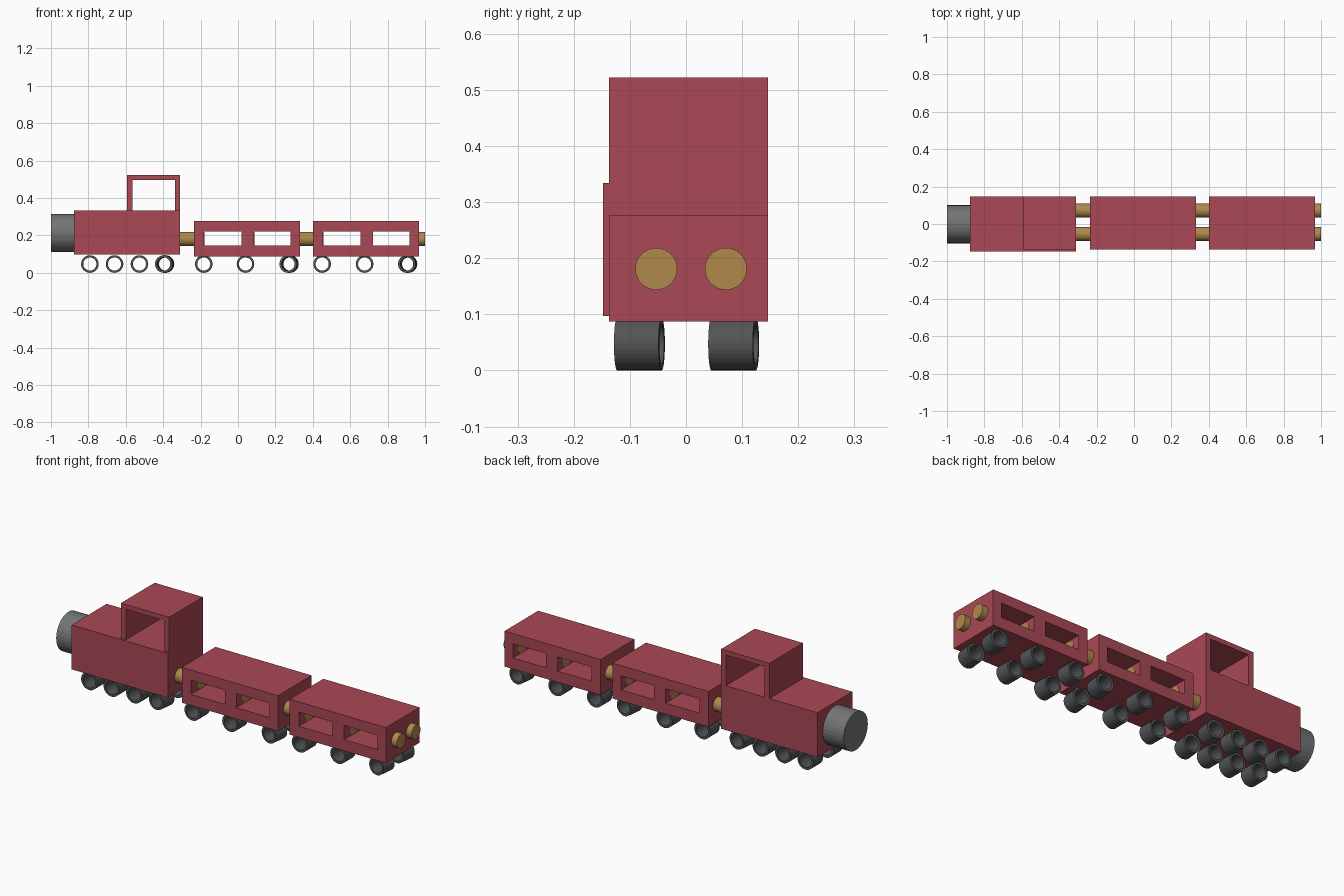
import bpy, bmesh
from math import radians, pi
from mathutils import Matrix

if "Cube" in bpy.data.objects:
    bpy.data.objects.remove(bpy.data.objects["Cube"])


def material(name, rgb):
    m = bpy.data.materials.new(name)
    m.diffuse_color = (*rgb, 1)
    m.use_nodes = True
    m.node_tree.nodes["Principled BSDF"].inputs["Base Color"].default_value = m.diffuse_color
    return m


RED = material("red_paint", (0.40, 0.065, 0.09))
BRASS = material("brass", (0.43, 0.25, 0.07))
STEEL = material("steel", (0.17, 0.175, 0.18))
DARK = material("dark_steel", (0.085, 0.088, 0.092))


def finish(name, bm, mat):
    bmesh.ops.recalc_face_normals(bm, faces=bm.faces[:])
    me = bpy.data.meshes.new(name)
    bm.to_mesh(me)
    bm.free()
    ob = bpy.data.objects.new(name, me)
    bpy.context.collection.objects.link(ob)
    if mat:
        me.materials.append(mat)
    return ob


def prism(name, profile, y0, y1, mat):
    """Extrude an x-z outline along y."""
    bm = bmesh.new()
    face = bm.faces.new([bm.verts.new((x, y0, z)) for x, z in profile])
    ext = bmesh.ops.extrude_face_region(bm, geom=[face])
    verts = [v for v in ext["geom"] if isinstance(v, bmesh.types.BMVert)]
    bmesh.ops.translate(bm, verts=verts, vec=(0, y1 - y0, 0))
    return finish(name, bm, mat)


def box(name, x0, x1, y0, y1, z0, z1, mat):
    return prism(name, [(x0, z0), (x1, z0), (x1, z1), (x0, z1)], y0, y1, mat)


def rod(name, x0, x1, y, z, r, mat):
    """Capped cylinder along x."""
    bm = bmesh.new()
    m = Matrix.Translation(((x0 + x1) / 2, y, z)) @ Matrix.Rotation(pi / 2, 4, 'Y')
    bmesh.ops.create_cone(bm, cap_ends=True, segments=32, radius1=r, radius2=r,
                          depth=x1 - x0, matrix=m)
    return finish(name, bm, mat)


def wheel(name, x, y, yaw):
    """Open-ended thick tube along y."""
    bm = bmesh.new()
    half = 0.04
    section = [(0.047, -half), (0.047, half), (0.035, half), (0.035, -half)]
    vs = [bm.verts.new((r, h, 0)) for r, h in section]
    es = [bm.edges.new((vs[i], vs[(i + 1) % 4])) for i in range(4)]
    bmesh.ops.spin(bm, geom=vs + es, cent=(0, 0, 0), axis=(0, 1, 0),
                   angle=2 * pi, steps=32, use_merge=True)
    bmesh.ops.remove_doubles(bm, verts=bm.verts[:], dist=1e-5)
    bm.transform(Matrix.Translation((x, y, 0.047)) @ Matrix.Rotation(radians(yaw), 4, 'Z'))
    return finish(name, bm, DARK)


def cut(ob, cutter):
    mod = ob.modifiers.new("window", 'BOOLEAN')
    mod.operation = 'DIFFERENCE'
    mod.solver = 'EXACT'
    mod.object = cutter
    bpy.context.view_layer.objects.active = ob
    bpy.ops.object.modifier_apply(modifier=mod.name)
    bpy.data.objects.remove(cutter)


# Locomotive: body, open cab, boiler
box("engine_body", -0.877, -0.31, -0.148, 0.146, 0.097, 0.334, RED)
prism("engine_cab", [(-0.594, 0.334), (-0.594, 0.522), (-0.31, 0.522), (-0.31, 0.334),
                     (-0.337, 0.334), (-0.337, 0.497), (-0.565, 0.497), (-0.565, 0.334)],
      -0.1375, 0.146, RED)
rod("boiler", -1.0, -0.86, -0.001, 0.213, 0.102, STEEL)

# Two carriages, solid with window tunnels through the sides
STEP = 0.636
rod_spans = [(-0.33, -0.179)]
for i in range(2):
    dx = i * STEP
    car = box(f"carriage_{i + 1}", -0.235 + dx, 0.332 + dx, -0.1375, 0.146, 0.087, 0.276, RED)
    for a, b in ((-0.181, 0.019), (0.086, 0.282)):
        cut(car, box("window_cutter", a + dx, b + dx, -0.3, 0.3, 0.146, 0.222, None))
    rod_spans += [(0.018 + dx, 0.087 + dx), (0.281 + dx, 0.456 if i == 0 else 1.0)]

# Coupling rods, interrupted by the windows
for side, y in (("front", -0.053), ("back", 0.071)):
    for i, (a, b) in enumerate(rod_spans):
        rod(f"coupling_rod_{side}_{i + 1}", a, b, y, 0.181, 0.0375, BRASS)

# Wheels; the rearmost pair of each vehicle is slightly turned
axles = {"engine": (-0.792, -0.66, -0.527, -0.392),
         "carriage_1": (-0.183, 0.04, 0.273),
         "carriage_2": (0.45, 0.677, 0.907)}
for owner, xs in axles.items():
    for i, x in enumerate(xs):
        yaw = -7 if i == len(xs) - 1 else 0
        for side, y in (("front", -0.083), ("back", 0.085)):
            wheel(f"{owner}_{side}_wheel_{i + 1}", x, y, yaw)
